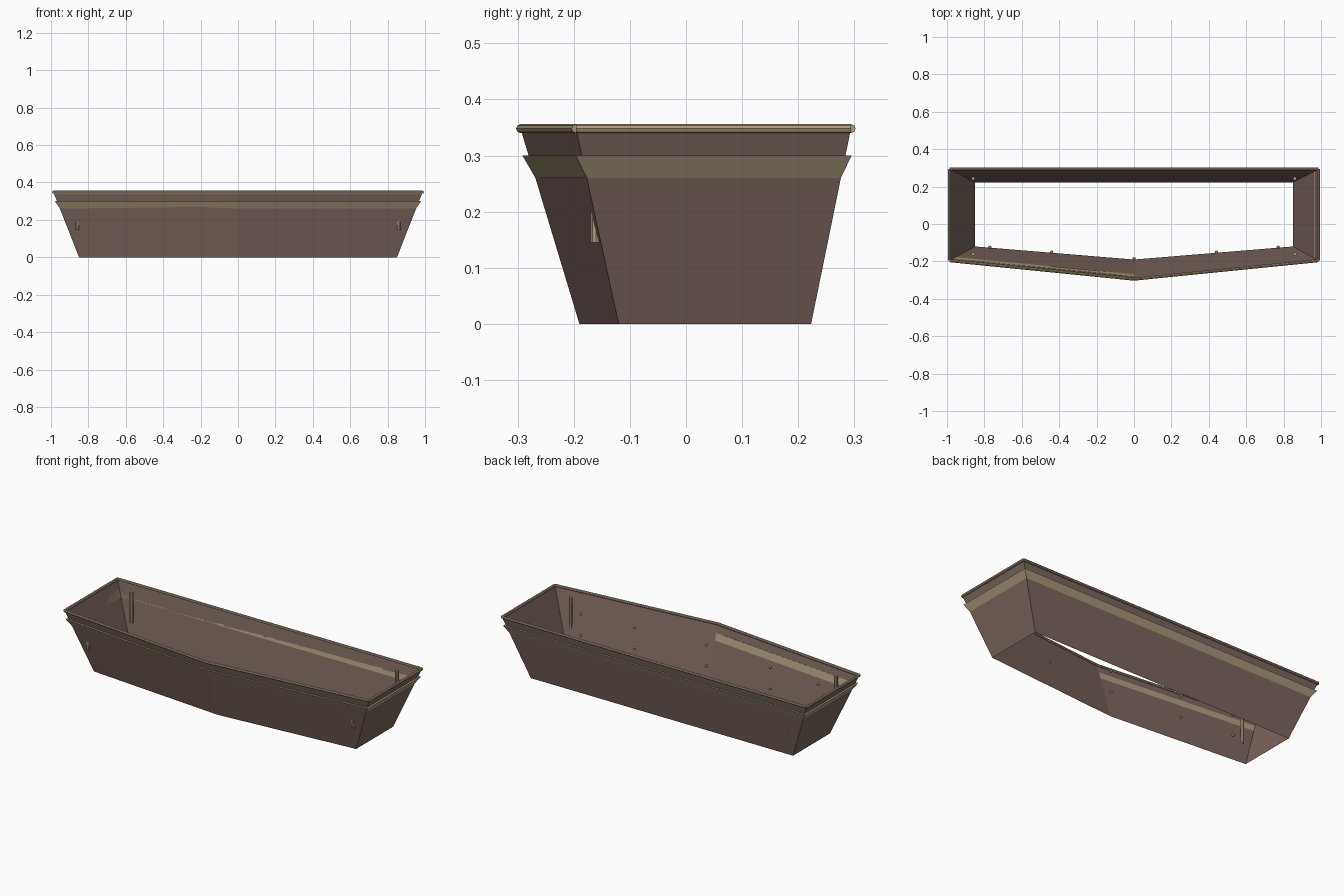
import bpy, bmesh
from mathutils import Vector

if "Cube" in bpy.data.objects:
    bpy.data.objects.remove(bpy.data.objects["Cube"])


def material(name, rgb):
    m = bpy.data.materials.new(name)
    m.diffuse_color = (*rgb, 1)
    m.use_nodes = True
    m.node_tree.nodes["Principled BSDF"].inputs["Base Color"].default_value = m.diffuse_color
    return m


BROWN = material("brown_panel", (0.20, 0.13, 0.11))
TAN = material("tan_trim", (0.42, 0.33, 0.21))

BOTTOM = [(-.85, .223), (-.85, -.12), (0, -.19), (.85, -.12), (.85, .223)]
TOP = [(-.987, .294), (-.987, -.196), (0, -.295), (.987, -.196), (.987, .294)]
TOP_Z = 0.348


def ring(z, out=0.0):
    """Five-sided outline of the sloping wall at height z, grown by out."""
    t = z / TOP_Z
    pts = []
    for b, p in zip(BOTTOM, TOP):
        x = b[0] + (p[0] - b[0]) * t
        y = b[1] + (p[1] - b[1]) * t
        sx = (x > 0.01) - (x < -0.01)
        sy = 1 if y > 0 else -1
        pts.append(Vector((x + sx * out, y + sy * out, z)))
    return pts


def add_object(name, bm, mat):
    bmesh.ops.recalc_face_normals(bm, faces=bm.faces)
    me = bpy.data.meshes.new(name)
    bm.to_mesh(me)
    bm.free()
    me.materials.append(mat)
    ob = bpy.data.objects.new(name, me)
    bpy.context.collection.objects.link(ob)
    return ob


def loft(name, rings, mat, closed=False):
    bm = bmesh.new()
    vs = [[bm.verts.new(p) for p in r] for r in rings]
    pairs = list(zip(vs, vs[1:]))
    if closed:
        pairs.append((vs[-1], vs[0]))
    for a, b in pairs:
        for i in range(5):
            j = (i + 1) % 5
            bm.faces.new((a[i], a[j], b[j], b[i]))
    return add_object(name, bm, mat)


def rod(name, a, b, r, mat, sides=8):
    a, b = Vector(a), Vector(b)
    bm = bmesh.new()
    bmesh.ops.create_cone(bm, cap_ends=True, segments=sides,
                          radius1=r, radius2=r, depth=(b - a).length)
    bm.transform((b - a).to_track_quat('Z', 'Y').to_matrix().to_4x4())
    bmesh.ops.translate(bm, verts=bm.verts, vec=(a + b) / 2)
    return add_object(name, bm, mat)


# Sloping wall, open at top and bottom
loft("wall", [ring(0), ring(TOP_Z)], BROWN)

# Flared ledge around the wall
loft("ledge_trim", [ring(.26), ring(.30, .011), ring(.30)], TAN, closed=True)

# Round rim rail, one rod per side
rim = ring(TOP_Z)
for i in range(5):
    rod("rim_rail", rim[i], rim[(i + 1) % 5], .008, TAN)

# Upright corner pegs; the front pair pokes through the wall
for x in (-.86, .86):
    for y in (-.16, .243):
        rod("corner_peg", (x, y, .145), (x, y, .325), .01, TAN)

# Two rows of small studs behind the front panel
for x in (-.77, -.44, 0, .44, .77):
    for z in (.143, .266):
        bm = bmesh.new()
        bmesh.ops.create_uvsphere(bm, u_segments=8, v_segments=6, radius=.009)
        bmesh.ops.translate(bm, verts=bm.verts,
                            vec=(x, -.186 + .08 * abs(x), z))
        add_object("stud", bm, TAN)
